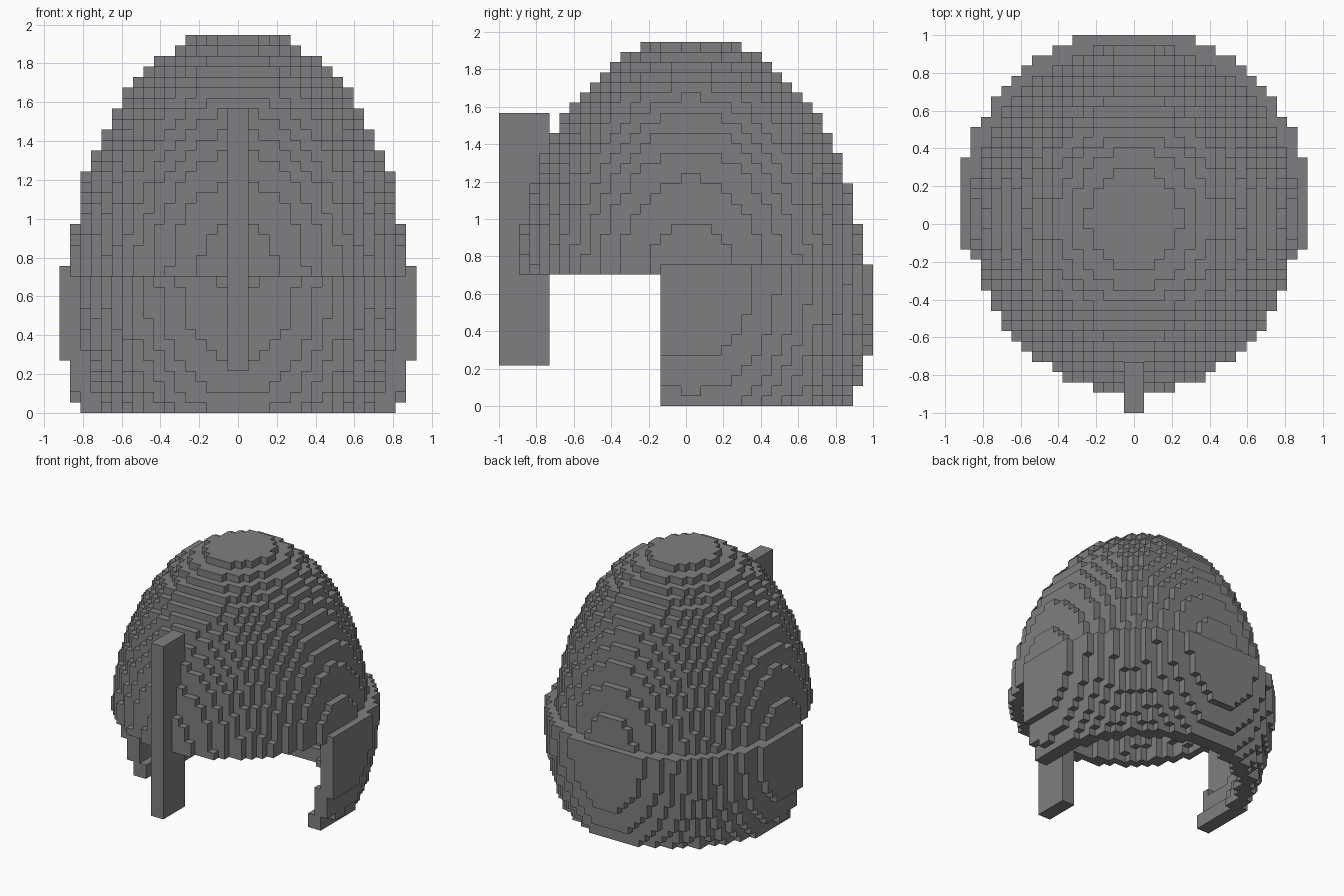
import bpy
import bmesh
from math import floor
from mathutils import Vector

default = bpy.data.objects.get("Cube")
if default:
    bpy.data.objects.remove(default, do_unlink=True)

UNIT = 2 / 37          # edge of one block
MID_Y = 0.5 * UNIT     # the shells sit half a block behind the centre

grey = bpy.data.materials.new("helmet_grey")
grey.use_nodes = True
COLOUR = (0.212, 0.209, 0.223, 1)
grey.diffuse_color = COLOUR
grey.node_tree.nodes["Principled BSDF"].inputs["Base Color"].default_value = COLOUR


def inside(x, y, z, radii, centre_z):
    """True when a block centre lies in the ellipsoid."""
    rx, ry, rz = radii
    return (x / rx) ** 2 + (y / ry) ** 2 + ((z - centre_z) / rz) ** 2 <= 1


def shell_cells(outer, inner, centre_z, z_range, front):
    """Blocks between two ellipsoids, from the given front limit backwards."""
    cells = set()
    for k in range(*z_range):
        for i in range(-18, 18):
            for j in range(front, 19):
                p = (i + 0.5, j + 0.5, k + 0.5)
                if inside(*p, outer, centre_z) and not inside(*p, inner, centre_z):
                    cells.add((i, j, k))
    return cells


def build_blocks(name, cells):
    """Mesh only the exposed faces of a set of blocks."""
    bm = bmesh.new()
    corners = {}

    def vert(p):
        if p not in corners:
            corners[p] = bm.verts.new(Vector(p) * UNIT + Vector((0, MID_Y, 0)))
        return corners[p]

    for cell in cells:
        for axis in range(3):
            u, v = (axis + 1) % 3, (axis + 2) % 3
            for side in (0, 1):
                beside = list(cell)
                beside[axis] += 2 * side - 1
                if tuple(beside) in cells:
                    continue
                loop = []
                for du, dv in ((0, 0), (1, 0), (1, 1), (0, 1)):
                    p = list(cell)
                    p[axis] += side
                    p[u] += du
                    p[v] += dv
                    loop.append(vert(tuple(p)))
                bm.faces.new(loop if side else loop[::-1])
    finish(name, bm)


def finish(name, bm):
    mesh = bpy.data.meshes.new(name)
    bm.to_mesh(mesh)
    bm.free()
    mesh.materials.append(grey)
    bpy.context.collection.objects.link(bpy.data.objects.new(name, mesh))


# Hollow dome
build_blocks("dome", shell_cells((16.08, 17.05, 24.5), (14.5, 15.5, 22.5),
                                 12, (13, 37), -18))

# Bulging guard round the back and cheeks
build_blocks("neck_guard", shell_cells((17.5, 18.5, 25), (15.5, 16.6, 23),
                                       13, (0, 14), -3))

# Upright bar over the nose
bm = bmesh.new()
bmesh.ops.create_cube(bm, size=1)
bmesh.ops.scale(bm, vec=Vector((2, 5, 25)) * UNIT, verts=bm.verts)
bmesh.ops.translate(bm, vec=Vector((0, -16, 16.5)) * UNIT, verts=bm.verts)
finish("nose_bar", bm)
